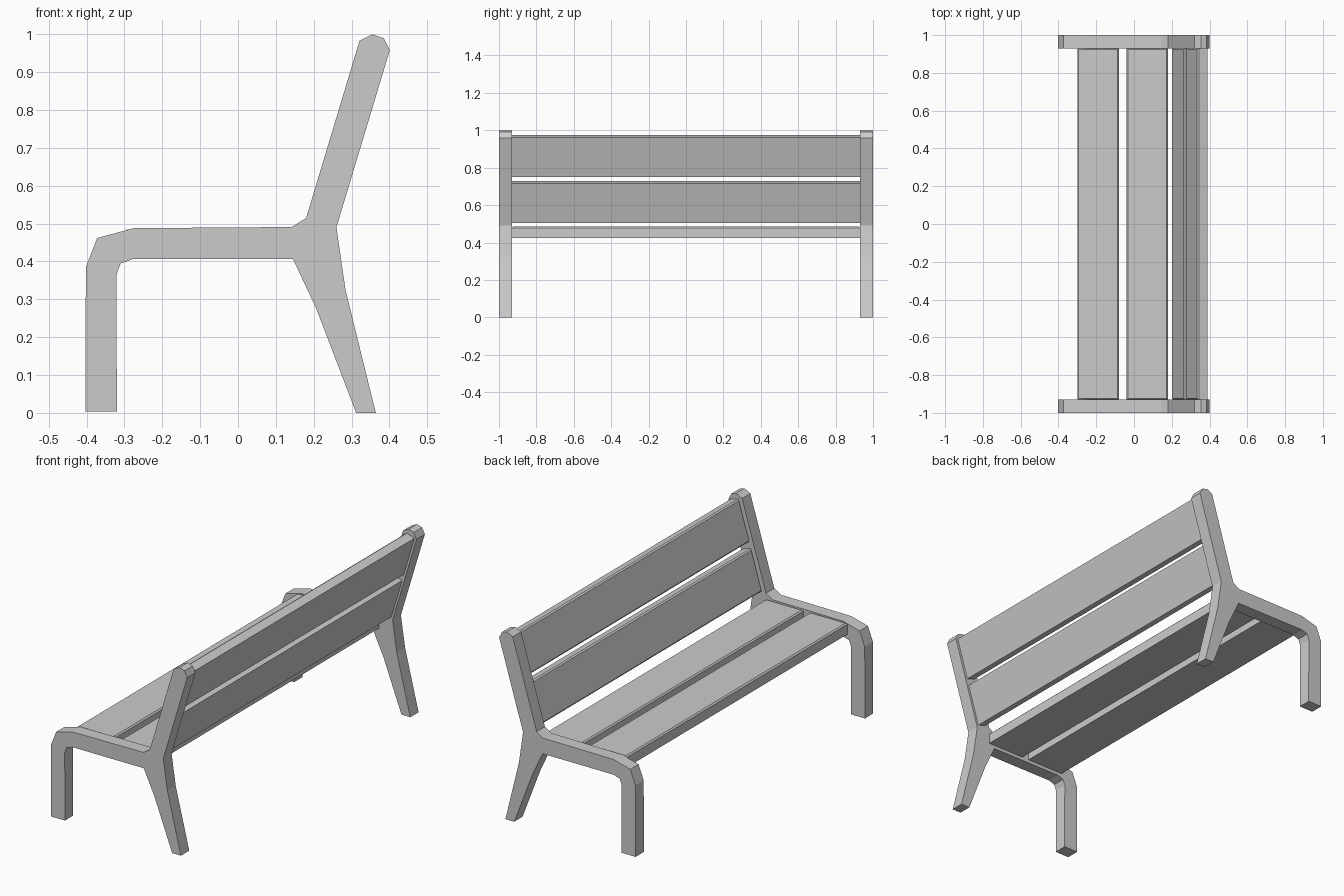
import bpy, bmesh, math

if "Cube" in bpy.data.objects:
    bpy.data.objects.remove(bpy.data.objects["Cube"])

def make_object(name, bm):
    bmesh.ops.recalc_face_normals(bm, faces=bm.faces[:])
    mesh = bpy.data.meshes.new(name)
    bm.to_mesh(mesh)
    bm.free()
    obj = bpy.data.objects.new(name, mesh)
    bpy.context.collection.objects.link(obj)
    return obj

# Side frame: front leg, arm-like seat rail, rear leg and back post in one profile
profile = [
    (-0.403, 0.004), (-0.32, 0.004), (-0.321, 0.365), (-0.31, 0.395),
    (-0.275, 0.407), (0.145, 0.407), (0.207, 0.275), (0.312, 0.0),
    (0.364, 0.0), (0.284, 0.325), (0.26, 0.49), (0.401, 0.958),
    (0.385, 0.99), (0.355, 1.0), (0.321, 0.983), (0.18, 0.515),
    (0.142, 0.491), (-0.275, 0.488), (-0.372, 0.462), (-0.402, 0.385),
]

def side_frame(name, y0, y1):
    bm = bmesh.new()
    face = bm.faces.new([bm.verts.new((x, y0, z)) for x, z in profile])
    ext = bmesh.ops.extrude_face_region(bm, geom=[face], use_keep_orig=True)
    for v in ext["geom"]:
        if isinstance(v, bmesh.types.BMVert):
            v.co.y = y1
    return make_object(name, bm)

side_frame("side_frame_left", -1.0, -0.93)
side_frame("side_frame_right", 0.93, 1.0)

# Slats: boxes with a small chamfer round the seating face
def slat(name, x, z, tilt=0.0, width=0.22, length=1.86, thick=0.06):
    bm = bmesh.new()
    bmesh.ops.create_cube(bm, size=1.0)
    bmesh.ops.scale(bm, vec=(width, length, thick), verts=bm.verts[:])
    top = [e for e in bm.edges if all(v.co.z > 0 for v in e.verts)]
    bmesh.ops.bevel(bm, geom=top, offset=0.007, segments=1, affect='EDGES')
    obj = make_object(name, bm)
    obj.location = (x, 0, z)
    obj.rotation_euler.y = tilt
    return obj

slat("seat_slat_front", -0.19, 0.455)
slat("seat_slat_rear", 0.07, 0.455)
lean = -math.radians(73.3)
slat("back_slat_lower", 0.258, 0.618, lean, thick=0.055)
slat("back_slat_upper", 0.331, 0.863, lean, thick=0.055)
